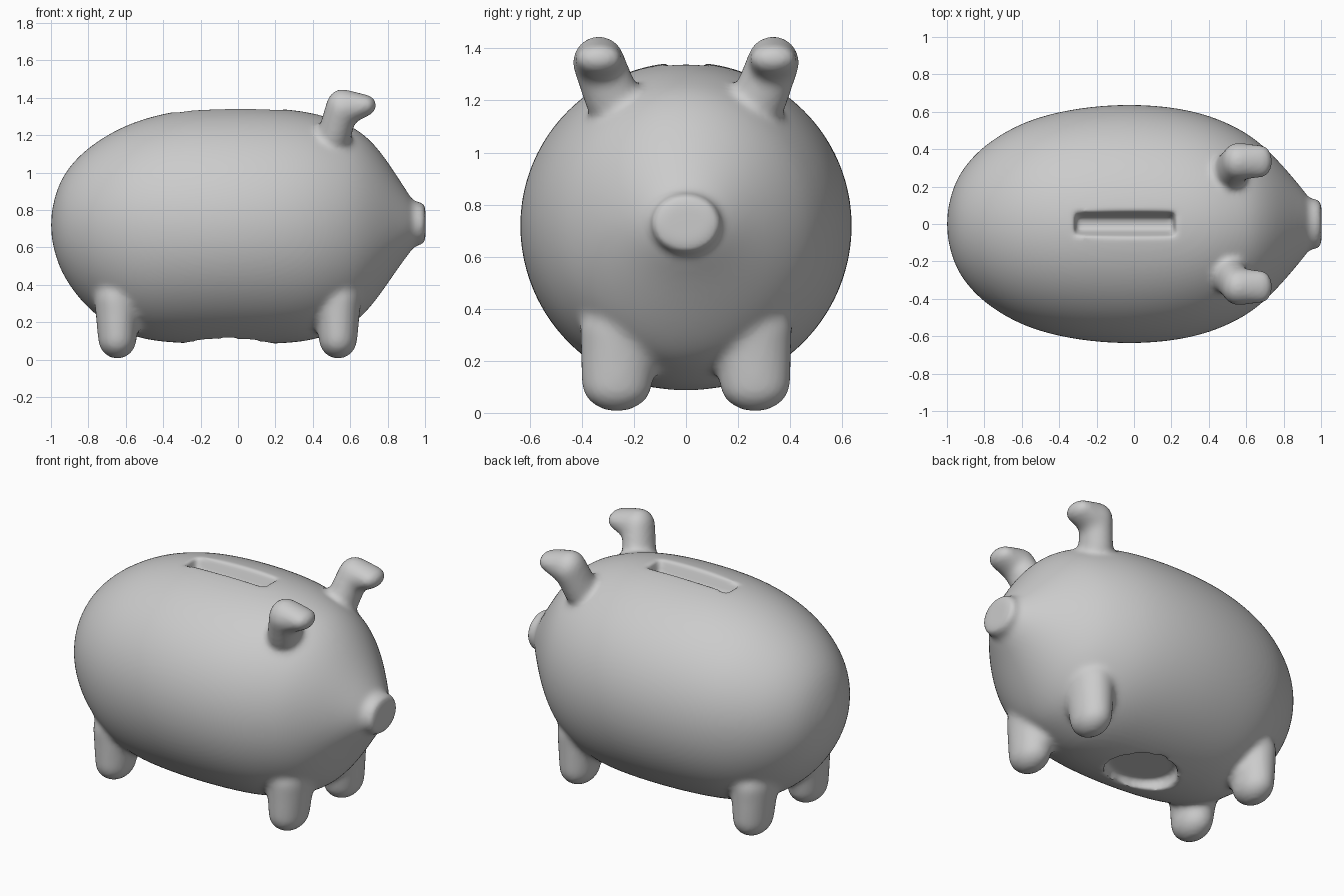
import bpy, bmesh, math
from mathutils import Matrix, Vector

if "Cube" in bpy.data.objects:
    bpy.data.objects.remove(bpy.data.objects["Cube"])

grey = bpy.data.materials.new("plain_grey")
grey.diffuse_color = (0.6, 0.6, 0.6, 1)
grey.use_nodes = True
grey.node_tree.nodes["Principled BSDF"].inputs["Base Color"].default_value = grey.diffuse_color


def to_object(bm, name):
    bmesh.ops.recalc_face_normals(bm, faces=bm.faces)
    mesh = bpy.data.meshes.new(name)
    bm.to_mesh(mesh)
    bm.free()
    obj = bpy.data.objects.new(name, mesh)
    bpy.context.collection.objects.link(obj)
    return obj


def loft(name, rings, zc, segs=32):
    """Rings along x: (x, side radius, top radius, bottom radius), capped and subdivided."""
    bm = bmesh.new()
    loops = []
    for x, side, top, bottom in rings:
        loop = []
        for i in range(segs):
            a = 2 * math.pi * i / segs
            s = math.sin(a)
            loop.append(bm.verts.new((x, side * math.cos(a), zc + s * (top if s > 0 else bottom))))
        loops.append(loop)
    for a, b in zip(loops, loops[1:]):
        for i in range(segs):
            j = (i + 1) % segs
            bm.faces.new((a[i], a[j], b[j], b[i]))
    bm.faces.new(loops[0])
    bm.faces.new(loops[-1])
    obj = to_object(bm, name)
    obj.modifiers.new("round", 'SUBSURF').levels = 2
    return obj


def blob_chain(name, keys, mirror_y=1, steps=7):
    """Ellipsoids interpolated between keys (x, y, z, rx, ry, rz)."""
    bm = bmesh.new()
    for a, b in zip(keys, keys[1:]):
        for k in range(steps + 1):
            x, y, z, rx, ry, rz = [p + (q - p) * k / steps for p, q in zip(a, b)]
            m = Matrix.Translation((x, y * mirror_y, z)) @ Matrix.Diagonal((rx, ry, rz, 1))
            bmesh.ops.create_icosphere(bm, subdivisions=3, radius=1, matrix=m)
    return to_object(bm, name)


# Barrel body, narrowing to the snout
body = loft("pig_body", [
    (-1.0, .04, .04, .04), (-.99, .11, .11, .11), (-.96, .22, .22, .22),
    (-.9, .32, .32, .33), (-.8, .425, .42, .455), (-.65, .52, .515, .565),
    (-.5, .58, .575, .62), (-.3, .625, .622, .637), (-.05, .647, .633, .642),
    (.2, .632, .63, .64), (.4, .587, .607, .625), (.55, .52, .557, .565),
    (.65, .457, .51, .51), (.75, .365, .415, .39), (.85, .25, .265, .24),
    (.92, .165, .155, .145), (.95, .12, .11, .11)], .72)

# Flat round snout
snout = loft("snout", [
    (.84, .13, .115, .115), (.93, .137, .12, .12), (.985, .136, .118, .118),
    (1.0, .125, .106, .106), (1.003, .11, .09, .09), (1.003, .05, .04, .04)], .728)

# Feet and forward-folded ears on both sides
parts = [body, snout]
for side in (-1, 1):
    for x, label in ((-.645, "back_leg"), (.535, "front_leg")):
        parts.append(blob_chain(label, [
            (x, .265, .115, .105, .138, .112), (x, .25, .32, .125, .16, .12)], side))
    parts.append(blob_chain("ear", [
        (.515, .28, 1.2, .092, .11, .09), (.555, .335, 1.345, .087, .102, .105),
        (.685, .335, 1.36, .056, .09, .058)], side))

# Coin slot cutter with sloping walls
bm = bmesh.new()
bmesh.ops.create_cube(bm, size=1)
for v in bm.verts:
    up = v.co.z > 0
    v.co = Vector((-.05 + math.copysign(.29 if up else .255, v.co.x),
                   math.copysign(.095 if up else .03, v.co.y),
                   1.40 if up else 1.25))
slot = to_object(bm, "slot_cutter")

# Oval recess cutter under the belly
bm = bmesh.new()
bmesh.ops.create_cone(bm, cap_ends=True, segments=48, radius1=1, radius2=.9, depth=1,
                      matrix=Matrix.Translation((-.05, 0, .06)) @ Matrix.Diagonal((.235, .2, .2, 1)))
recess = to_object(bm, "belly_recess_cutter")
for cutter in (slot, recess):
    cutter.hide_render = True

# Merge the parts into one soft skin, then cut the openings
bpy.ops.object.select_all(action='DESELECT')
for p in parts:
    p.select_set(True)
bpy.context.view_layer.objects.active = body
bpy.ops.object.convert(target='MESH')
bpy.ops.object.join()


def skin(voxel, rounds):
    r = body.modifiers.new("skin", 'REMESH')
    r.mode = 'VOXEL'
    r.voxel_size = voxel
    r.use_smooth_shade = True
    s = body.modifiers.new("soften", 'SMOOTH')
    s.factor = .5
    s.iterations = rounds


skin(.016, 10)
for cutter in (slot, recess):
    b = body.modifiers.new("cut", 'BOOLEAN')
    b.operation = 'DIFFERENCE'
    b.solver = 'EXACT'
    b.object = cutter
skin(.014, 3)
bpy.ops.object.convert(target='MESH')
for cutter in (slot, recess):
    bpy.data.objects.remove(cutter)

body.data.materials.clear()
body.data.materials.append(grey)
bpy.ops.object.shade_smooth_by_angle(angle=math.radians(50))
